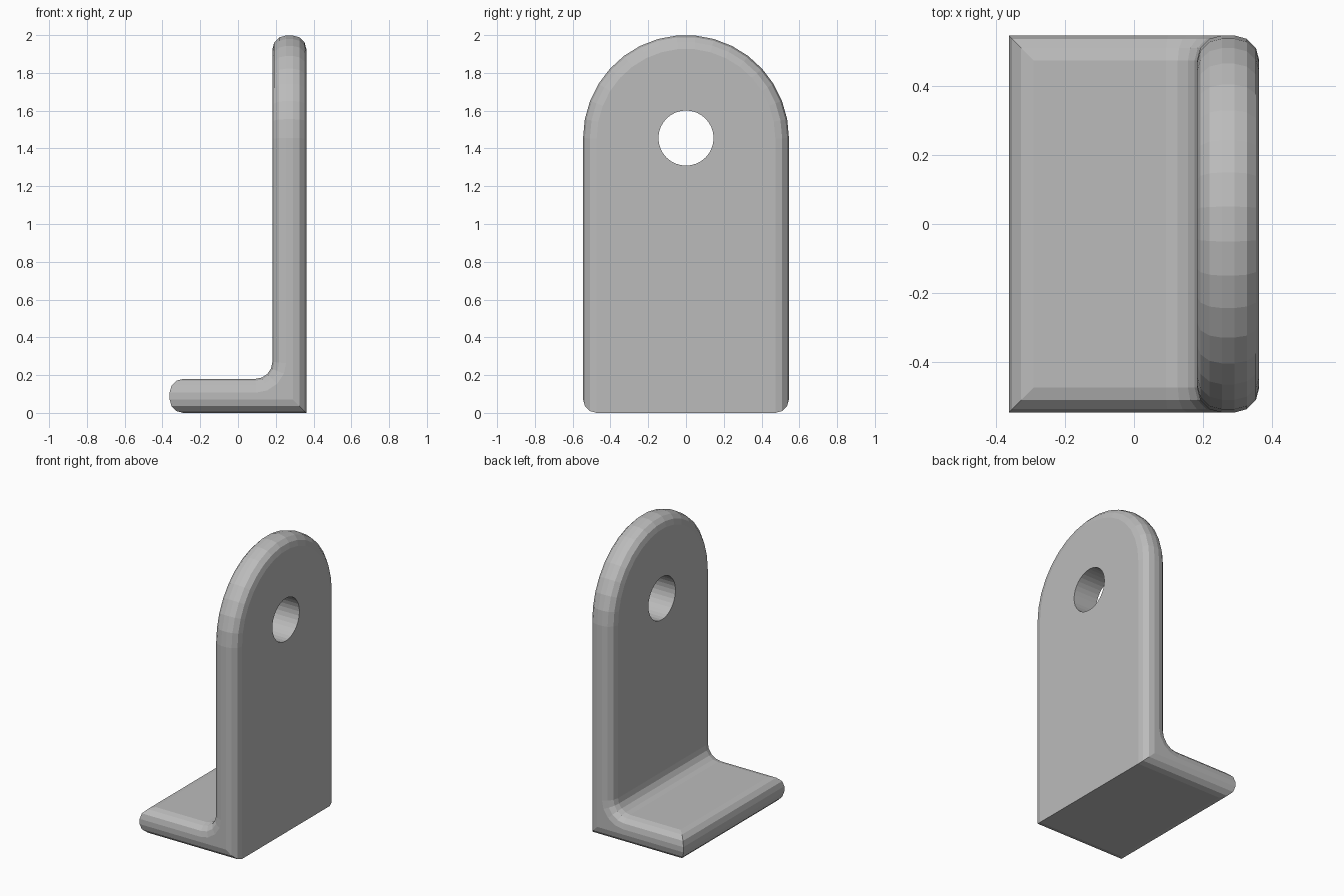
import bpy
import bmesh
from math import sin, cos, pi, radians

cube = bpy.data.objects.get("Cube")
if cube:
    bpy.data.objects.remove(cube)

HALF_X, HALF_Y = 0.362, 0.545     # half depth and half width
THICK = 0.18                      # plate thickness
FILLET = 0.09                     # inner corner radius
ROUND = 0.072                     # edge rounding
ARCH_Z = 2 - HALF_Y               # centre of arch and hole
INNER = HALF_X - THICK

grey = bpy.data.materials.new("plain grey")
grey.use_nodes = True
colour = (0.5, 0.5, 0.5, 1)
grey.diffuse_color = colour
grey.node_tree.nodes["Principled BSDF"].inputs["Base Color"].default_value = colour

bm = bmesh.new()

# L-shaped section with a filleted inner corner, extruded across the width
section = [(-HALF_X, 0), (HALF_X, 0), (HALF_X, ARCH_Z), (INNER, ARCH_Z)]
STEPS = 4
for i in range(STEPS + 1):
    a = i / STEPS * pi / 2
    section.append((INNER - FILLET + FILLET * cos(a), THICK + FILLET - FILLET * sin(a)))
section.append((-HALF_X, THICK))
side = bm.faces.new([bm.verts.new((x, -HALF_Y, z)) for x, z in section])
ext = bmesh.ops.extrude_face_region(bm, geom=[side])
bmesh.ops.translate(bm, vec=(0, 2 * HALF_Y, 0),
                    verts=[g for g in ext["geom"] if isinstance(g, bmesh.types.BMVert)])

# Half-round top of the upright plate replaces the flat end
flat_end = [f for f in bm.faces if all(abs(v.co.z - ARCH_Z) < 1e-4 for v in f.verts)]
bmesh.ops.delete(bm, geom=flat_end, context="FACES_ONLY")
SEGMENTS = 17
rims = []
for x in (INNER, HALF_X):
    rims.append([bm.verts.new((x, HALF_Y * cos(pi * i / SEGMENTS),
                               ARCH_Z + HALF_Y * sin(pi * i / SEGMENTS)))
                 for i in range(SEGMENTS + 1)])
    bm.faces.new(rims[-1])
for i in range(SEGMENTS):
    bm.faces.new((rims[0][i], rims[1][i], rims[1][i + 1], rims[0][i + 1]))
bmesh.ops.remove_doubles(bm, verts=bm.verts[:], dist=1e-4)
seams = [e for e in bm.edges if len(e.link_faces) == 2
         and all(abs(v.co.z - ARCH_Z) < 1e-4 for v in e.verts)
         and abs(e.verts[0].co.x - e.verts[1].co.x) < 1e-4]
bmesh.ops.dissolve_edges(bm, edges=seams, use_verts=False)
bmesh.ops.recalc_face_normals(bm, faces=bm.faces[:])


# Round every hard edge except the heel and the upright corners of the foot
def is_rounded(edge):
    if edge.calc_face_angle(0) < radians(50):
        return False
    a, b = (v.co for v in edge.verts)
    heel = min(a.x, b.x) > HALF_X - 0.01 and max(a.z, b.z) < 0.01
    toe_corner = max(a.x, b.x) < 0.01 - HALF_X and abs(a.z - b.z) > 0.01
    return not (heel or toe_corner)


bmesh.ops.bevel(bm, geom=[e for e in bm.edges if is_rounded(e)], offset=ROUND,
                offset_type="OFFSET", segments=3, profile=0.5, affect="EDGES",
                clamp_overlap=False)

mesh = bpy.data.meshes.new("angle_bracket")
bm.to_mesh(mesh)
bm.free()
mesh.materials.append(grey)
bracket = bpy.data.objects.new("angle_bracket", mesh)
bpy.context.collection.objects.link(bracket)

# Bolt hole through the upright plate
bpy.ops.mesh.primitive_cylinder_add(vertices=32, radius=0.146, depth=0.6,
                                    location=(HALF_X - THICK / 2, 0, ARCH_Z),
                                    rotation=(0, pi / 2, 0))
cutter = bpy.context.object
cutter.name = "hole_cutter"
cutter.data.materials.append(grey)
cutter.hide_render = True
cutter.display_type = "WIRE"
hole = bracket.modifiers.new("bolt_hole", "BOOLEAN")
hole.operation = "DIFFERENCE"
hole.solver = "EXACT"
hole.object = cutter
